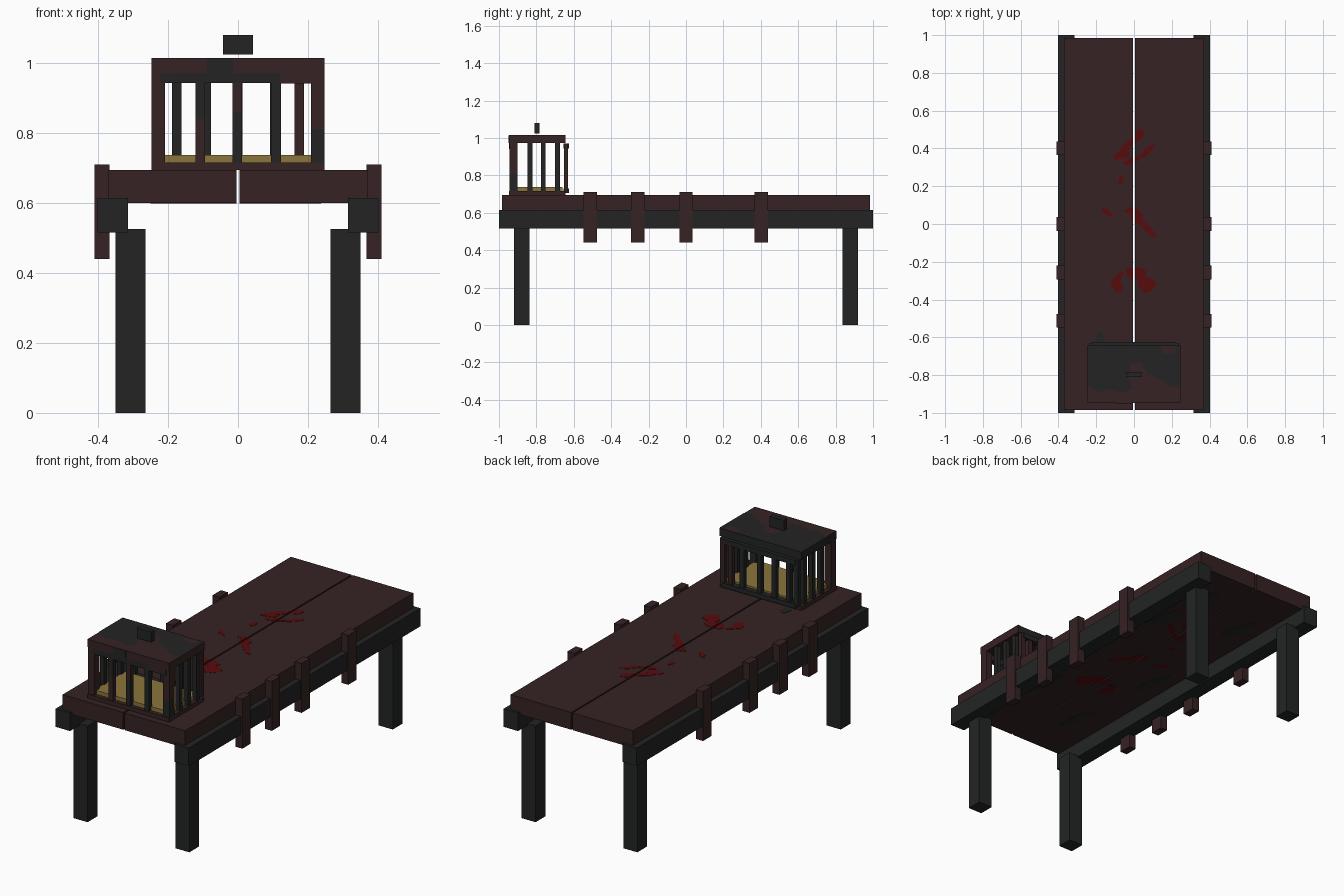
import bpy, bmesh, math, random
from mathutils import Matrix

cube = bpy.data.objects.get("Cube")
if cube:
    bpy.data.objects.remove(cube, do_unlink=True)
random.seed(4)


def material(name, srgb):
    col = [(c / 255 / 12.92 if c < 11 else ((c / 255 + 0.055) / 1.055) ** 2.4) for c in srgb] + [1.0]
    m = bpy.data.materials.new(name)
    m.use_nodes = True
    m.diffuse_color = col
    bsdf = m.node_tree.nodes["Principled BSDF"]
    bsdf.inputs["Base Color"].default_value = col
    bsdf.inputs["Roughness"].default_value = 0.9
    return m


MAROON = material("stained wood", (54, 34, 35))
DARK = material("charcoal iron", (35, 36, 36))
STRAW = material("straw gold", (138, 117, 60))
RED = material("dark red", (88, 11, 13))


def finish(name, bm, mats):
    me = bpy.data.meshes.new(name)
    bm.to_mesh(me)
    bm.free()
    for m in mats:
        me.materials.append(m)
    ob = bpy.data.objects.new(name, me)
    bpy.context.collection.objects.link(ob)
    return ob


def box(name, x, y, z, mat):
    """Box from three (low, high) ranges."""
    bm = bmesh.new()
    bmesh.ops.create_cube(bm, size=1)
    for v in bm.verts:
        for i, (a, b) in enumerate((x, y, z)):
            v.co[i] = a if v.co[i] < 0 else b
    return finish(name, bm, [mat])


def split_bar(name, x, y, z, cut, low, high):
    """Upright bar with one colour below the cut height and another above."""
    ob = box(name, x, y, z, low)
    ob.data.materials.append(high)
    bm = bmesh.new()
    bm.from_mesh(ob.data)
    bmesh.ops.bisect_plane(bm, geom=bm.verts[:] + bm.edges[:] + bm.faces[:],
                           plane_co=(0, 0, cut), plane_no=(0, 0, 1))
    for f in bm.faces:
        f.material_index = int(f.calc_center_median().z > cut)
    bm.to_mesh(ob.data)
    bm.free()


def around(c, w):
    return (c - w / 2, c + w / 2)


def mirrored(s, a, b):
    return (a, b) if s > 0 else (-b, -a)


def blot(name, x, y, rx, ry, turn, z, mat):
    """Thin irregular stain, cut away over the gap between the planks."""
    wobble = [random.uniform(0.78, 1.15) for _ in range(14)]
    for side in (1, -1):
        bm = bmesh.new()
        vs = [bm.verts.new((rx * w * math.cos(i * math.tau / 14), ry * w * math.sin(i * math.tau / 14), 0))
              for i, w in enumerate(wobble)]
        bm.faces.new(vs)
        bm.transform(Matrix.Translation((x, y, z)) @ Matrix.Rotation(math.radians(turn), 4, 'Z'))
        bmesh.ops.bisect_plane(bm, geom=bm.verts[:] + bm.edges[:] + bm.faces[:],
                               plane_co=(side * 0.005, 0, 0), plane_no=(side, 0, 0), clear_inner=True)
        if not bm.faces:
            bm.free()
            continue
        top = bmesh.ops.extrude_face_region(bm, geom=bm.faces[:])
        for v in top["geom"]:
            if isinstance(v, bmesh.types.BMVert):
                v.co.z += 0.002
        bmesh.ops.recalc_face_normals(bm, faces=bm.faces[:])
        finish(name, bm, [mat])


# Table: planks, rails, legs and side brackets on both sides
for s, n in ((1, "left"), (-1, "right")):
    box(n + "_plank", mirrored(s, 0.004, 0.37), (-0.985, 0.985), (0.60, 0.694), MAROON)
    box(n + "_rail", mirrored(s, 0.315, 0.402), (-1, 1), (0.515, 0.614), DARK)
    for e, m in ((-1, "front"), (1, "back")):
        box(f"{m}_{n}_leg", mirrored(s, 0.265, 0.35), around(e * 0.878, 0.084), (0, 0.526), DARK)
    for y in (-0.512, -0.257, 0, 0.402):
        box(n + "_bracket", mirrored(s, 0.368, 0.41), around(y, 0.072), (0.44, 0.71), MAROON)

# Stains: x, y, radii, turn
stains = [(0.025, 0.47, 0.045, 0.026, 50), (-0.04, 0.41, 0.055, 0.018, 45), (-0.065, 0.365, 0.045, 0.024, 20),
          (0.07, 0.385, 0.05, 0.018, 40), (-0.01, 0.335, 0.05, 0.018, 25), (-0.07, 0.23, 0.014, 0.022, 0),
          (-0.14, 0.06, 0.035, 0.015, -35), (-0.03, 0.07, 0.02, 0.012, 0), (0.01, 0.045, 0.055, 0.03, -55),
          (0.07, -0.025, 0.065, 0.018, -45), (0.015, -0.26, 0.055, 0.038, -10), (0.07, -0.32, 0.045, 0.045, 0),
          (-0.09, -0.325, 0.03, 0.038, 30), (-0.08, -0.28, 0.03, 0.015, 40)]
for x, y, rx, ry, t in stains:
    blot("top_stain", x, y, rx, ry, t, 0.6935, RED)
    blot("underside_stain", x, y, rx, ry, t, 0.5985, RED)
blot("scorch_mark", -0.18, -0.605, 0.022, 0.035, 0, 0.6935, DARK)
for x, y in ((-0.2, 0.6), (0.18, 0.45), (-0.22, -0.1), (0.2, -0.45), (0.15, 0.72), (-0.15, -0.65)):
    blot("underside_scorch", x, y, 0.03, 0.11, 10, 0.5985, DARK)

# Cage base and straw floor
box("cage_base", (-0.247, 0.247), (-0.947, -0.645), (0.694, 0.716), MAROON)
box("straw_floor", (-0.222, 0.222), (-0.925, -0.66), (0.712, 0.737), STRAW)

# Cage roof with charcoal on its back and right edges and on most of its top
roof = box("cage_roof", (-0.247, 0.247), (-0.947, -0.643), (0.972, 1.015), MAROON)
roof.data.materials.append(DARK)
for f in roof.data.polygons:
    f.material_index = int(f.normal.y > 0.5 or f.normal.x < -0.5)
bm = bmesh.new()
outline = [(-0.247, -0.643), (0.14, -0.643), (0.15, -0.685), (0.215, -0.69), (0.225, -0.643), (0.247, -0.643),
           (0.247, -0.85), (0.2, -0.865), (0.14, -0.82), (0.07, -0.79), (0.04, -0.73), (-0.02, -0.74),
           (-0.03, -0.82), (-0.01, -0.87), (-0.06, -0.895), (-0.13, -0.875), (-0.19, -0.89), (-0.247, -0.85)]
bm.faces.new([bm.verts.new((x, y, 1.017)) for x, y in reversed(outline)])
bmesh.ops.recalc_face_normals(bm, faces=bm.faces[:])
if bm.faces[:][0].normal.z < 0:
    bmesh.ops.reverse_faces(bm, faces=bm.faces[:])
finish("roof_scorch", bm, [DARK])
box("roof_front_scorch", (-0.09, -0.015), (-0.949, -0.94), (0.973, 1.014), DARK)
box("roof_handle", (-0.043, 0.043), around(-0.797, 0.028), (1.024, 1.08), DARK)

# Corner posts
box("front_right_post", (-0.247, -0.208), (-0.943, -0.9), (0.714, 0.974), MAROON)
split_bar("front_left_post", (0.208, 0.247), (-0.943, -0.9), (0.714, 0.974), 0.81, DARK, MAROON)

# Front frame rails and bars
box("front_top_rail", (-0.222, 0.222), (-0.945, -0.918), (0.943, 0.973), DARK)
box("front_top_rail_wood", (0.122, 0.225), (-0.947, -0.916), (0.942, 0.973), MAROON)
split_bar("front_bar", around(-0.108, 0.028), (-0.943, -0.918), (0.714, 0.974), 0.84, MAROON, DARK)
split_bar("front_bar", around(-0.002, 0.028), (-0.943, -0.918), (0.714, 0.974), 0.86, DARK, MAROON)
box("front_bar", around(0.109, 0.028), (-0.943, -0.918), (0.714, 0.974), DARK)

# Back door frame, set slightly behind the base
for z in ((0.706, 0.73), (0.943, 0.971)):
    box("back_door_rail", (-0.222, 0.222), (-0.655, -0.625), z, DARK)
for x, mat in ((-0.222, DARK), (-0.175, DARK), (-0.09, DARK), (0, DARK), (0.105, DARK),
               (0.175, MAROON), (0.222, MAROON)):
    box("back_door_bar", around(x, 0.026), (-0.653, -0.63), (0.716, 0.971), mat)

# Side bars
for s, n in ((1, "left"), (-1, "right")):
    for y in (-0.835, -0.763, -0.688):
        box(n + "_side_bar", mirrored(s, 0.215, 0.24), around(y, 0.026), (0.714, 0.974), DARK)
